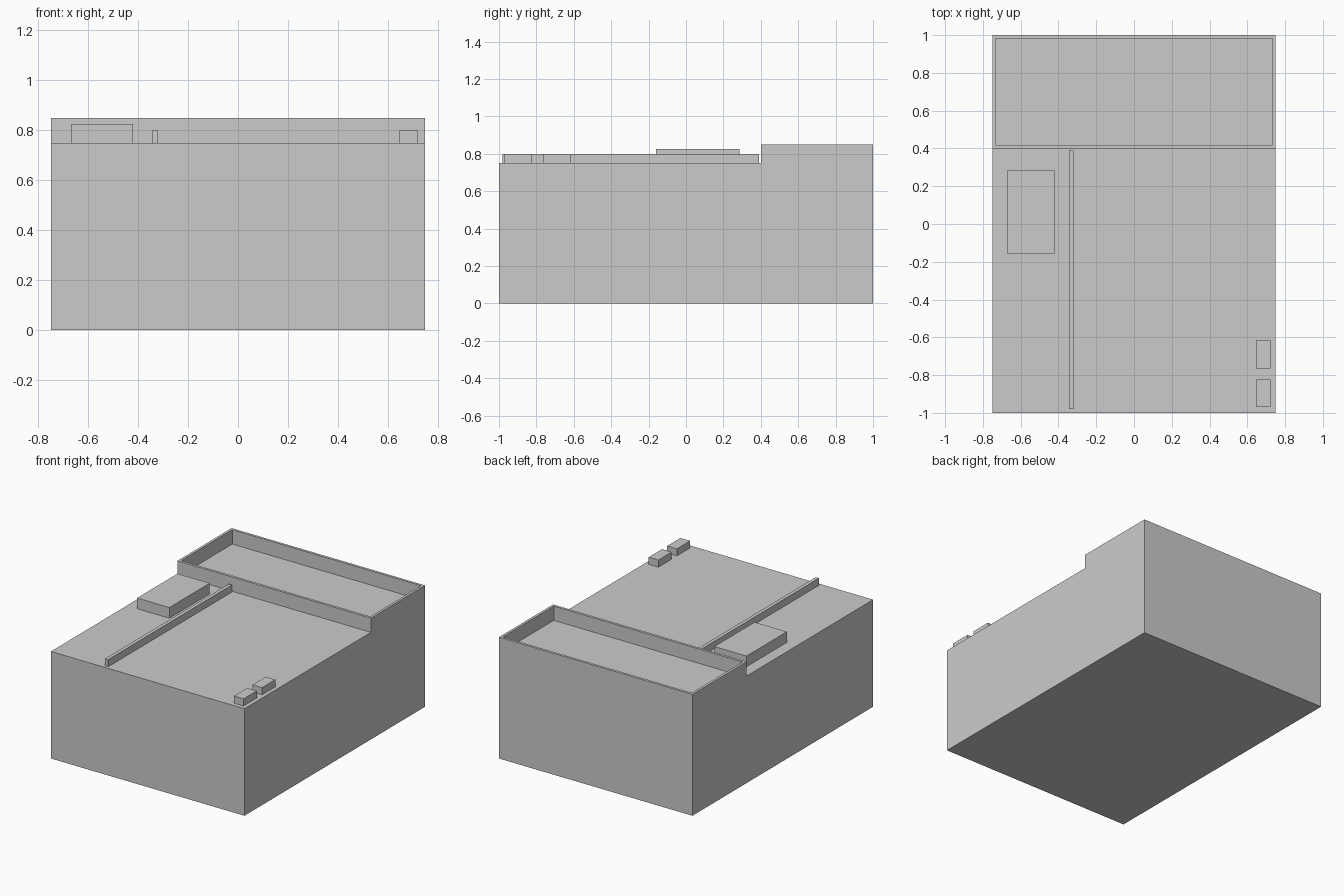
import bpy, bmesh

if "Cube" in bpy.data.objects:
    bpy.data.objects.remove(bpy.data.objects["Cube"])


def box_mesh(x0, x1, y0, y1, z0, z1):
    bm = bmesh.new()
    bmesh.ops.create_cube(bm, size=1)
    for v in bm.verts:
        v.co.x = x1 if v.co.x > 0 else x0
        v.co.y = y1 if v.co.y > 0 else y0
        v.co.z = z1 if v.co.z > 0 else z0
    return bm


def add_object(name, bm):
    bm.normal_update()
    mesh = bpy.data.meshes.new(name)
    bm.to_mesh(mesh)
    bm.free()
    obj = bpy.data.objects.new(name, mesh)
    bpy.context.collection.objects.link(obj)
    return obj


def box(name, *bounds):
    return add_object(name, box_mesh(*bounds))


DECK = 0.75

# main building block
box("body", -0.75, 0.75, -1, 1, 0, DECK)

# raised rear section with a thin parapet, open at the top down to the deck
bm = box_mesh(-0.75, 0.75, 0.4, 1, DECK, 0.85)
bm.normal_update()
bottom = min(bm.faces, key=lambda f: f.calc_center_median().z)
top = max(bm.faces, key=lambda f: f.calc_center_median().z)
bmesh.ops.inset_region(bm, faces=[top], thickness=0.018, use_even_offset=True)
wall = bmesh.ops.extrude_discrete_faces(bm, faces=[top])["faces"][0]
for v in wall.verts:
    v.co.z = DECK
bmesh.ops.delete(bm, geom=[bottom, wall], context='FACES_ONLY')
add_object("rear_parapet", bm)

# long divider on the deck
box("divider_rail", -0.345, -0.32, -0.98, 0.39, DECK, 0.80)

# large flat block on the left
box("left_block", -0.67, -0.42, -0.16, 0.287, DECK, 0.825)

# pair of small blocks at the front right corner
for i, y in enumerate((-0.97, -0.765)):
    box(f"small_block_{i + 1}", 0.647, 0.722, y, y + 0.147, DECK, 0.80)
